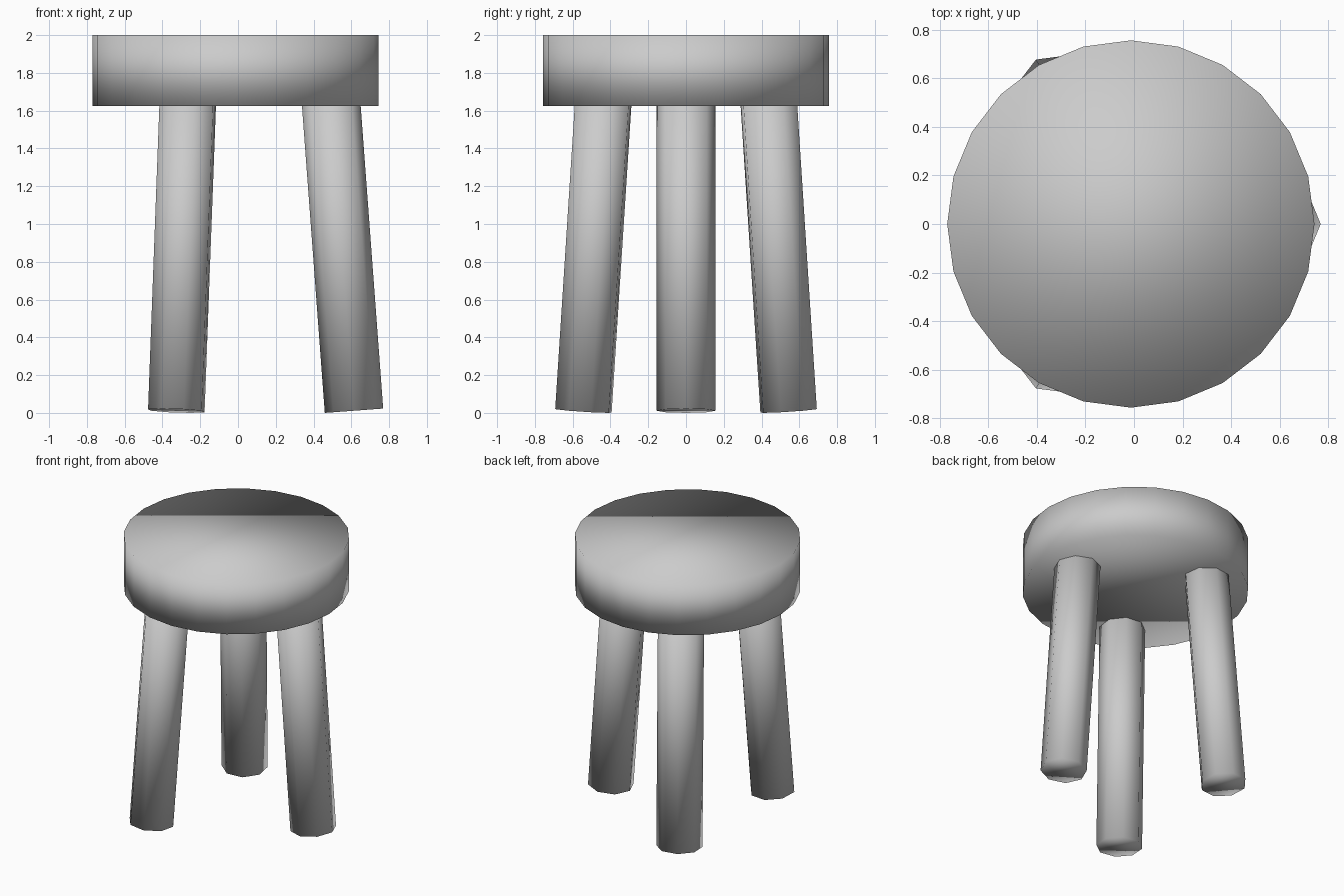
import bpy
from math import cos, sin, radians
from mathutils import Matrix

default = bpy.data.objects.get("Cube")
if default:
    bpy.data.objects.remove(default, do_unlink=True)

CENTRE_X = -0.013
SPLAY = radians(4.25)
LEG_RADIUS = 0.155
LEG_LENGTH = 1.75
FOOT_DISTANCE = 0.627

# Single pale grey finish
grey = bpy.data.materials.new("pale_grey")
grey.use_nodes = True
colour = (0.6, 0.6, 0.6, 1)
grey.diffuse_color = colour
grey.node_tree.nodes["Principled BSDF"].inputs["Base Color"].default_value = colour


def cylinder(name, sides, radius, depth):
    bpy.ops.mesh.primitive_cylinder_add(vertices=sides, radius=radius, depth=depth)
    part = bpy.context.object
    part.name = name
    part.data.materials.append(grey)
    # Soft shading runs across the rims as well
    bpy.ops.object.shade_smooth()
    return part


# Thick round seat
seat = cylinder("seat", 24, 0.756, 0.374)
seat.location = (CENTRE_X, 0, 1.813)

# Three splayed octagonal legs, spaced evenly and set into the seat
for name, angle in (("left_leg", 0), ("back_right_leg", 120), ("front_right_leg", 240)):
    leg = cylinder(name, 8, LEG_RADIUS, LEG_LENGTH)
    # Vertex of the octagon points outward, foot rests at the splayed distance
    leg.matrix_world = (
        Matrix.Translation((CENTRE_X, 0, LEG_RADIUS * sin(SPLAY)))
        @ Matrix.Rotation(radians(angle), 4, "Z")
        @ Matrix.Translation((FOOT_DISTANCE, 0, 0))
        @ Matrix.Rotation(-SPLAY, 4, "Y")
        @ Matrix.Translation((0, 0, LEG_LENGTH / 2))
    )
